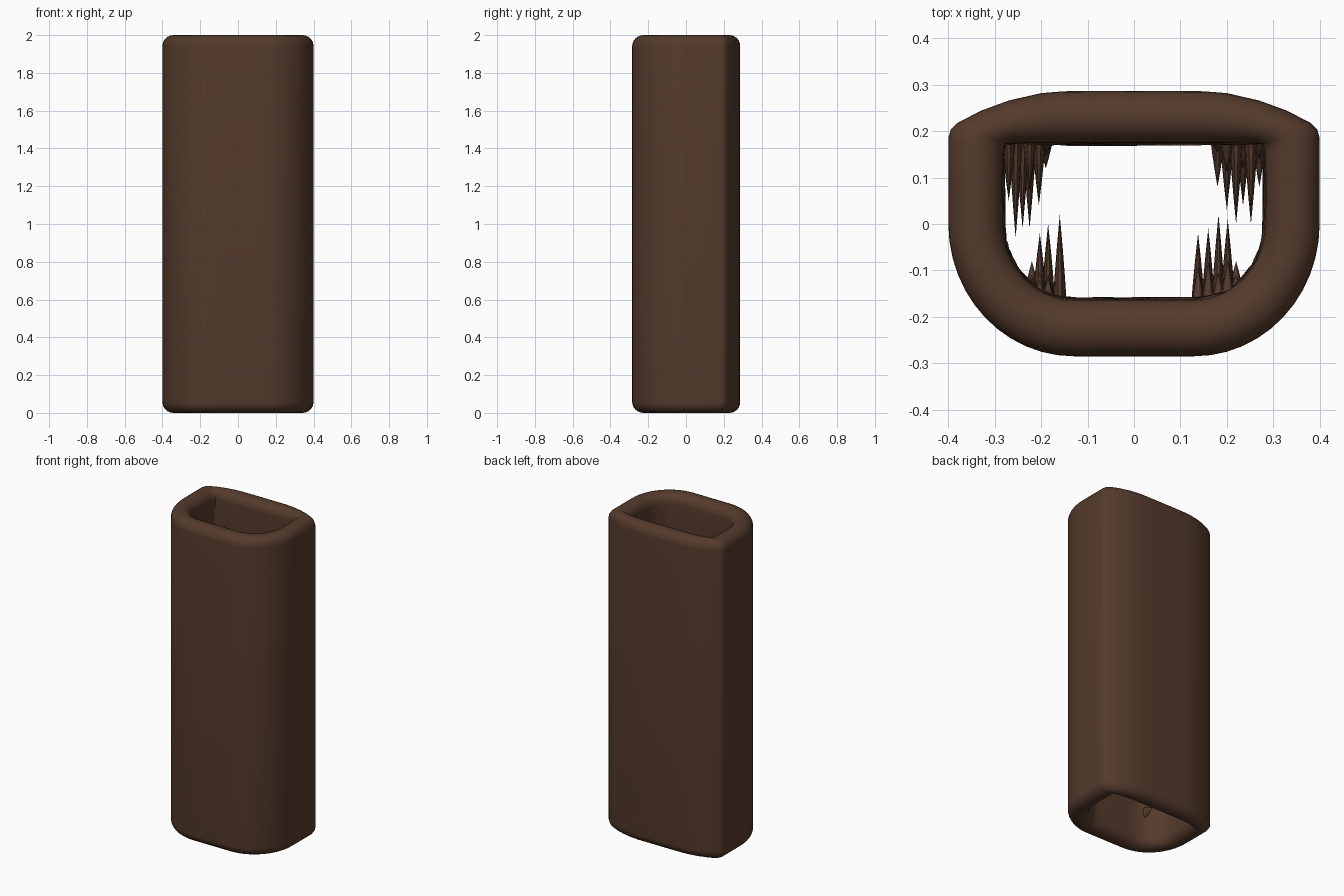
import bpy, bmesh, math, random
from mathutils import Vector

if "Cube" in bpy.data.objects:
    bpy.data.objects.remove(bpy.data.objects["Cube"])
random.seed(4)

mat = bpy.data.materials.new("dark_brown")
mat.diffuse_color = (0.09, 0.043, 0.025, 1)
mat.use_nodes = True
mat.node_tree.nodes["Principled BSDF"].inputs["Base Color"].default_value = mat.diffuse_color
LIP, H = 0.058, 2.0


def finish(name, bm, angle):
    bmesh.ops.recalc_face_normals(bm, faces=bm.faces)
    me = bpy.data.meshes.new(name)
    bm.to_mesh(me)
    bm.free()
    ob = bpy.data.objects.new(name, me)
    bpy.context.collection.objects.link(ob)
    me.materials.append(mat)
    bpy.ops.object.select_all(action='DESELECT')
    ob.select_set(True)
    bpy.context.view_layer.objects.active = ob
    bpy.ops.object.shade_smooth_by_angle(angle=math.radians(angle))
    return ob


def profile(y_front, cx, rx, ry, rear):
    """Closed plan outline: flat front, elliptical front corners, given rear."""
    half = [(0, y_front), (cx / 2, y_front)]
    for i in range(13):
        a = math.pi / 2 * i / 12
        half.append((cx + rx * math.sin(a), -ry * math.cos(a)))
    half += rear
    return half + [(-x, y) for x, y in half[-2:0:-1]]


outer = profile(-0.285, 0.13, 0.27, 0.285,
                [(.4, .1), (.4, .185), (.395, .203), (.38, .218), (.33, .244),
                 (.27, .266), (.2, .282), (.15, .286), (0, .287)])
inner = profile(-0.163, 0.13, 0.152, 0.163,
                [(.283, .08), (.282, .145), (.281, .16), (.278, .172), (.25, .174),
                 (.22, .174), (.18, .174), (.14, .174), (0, .174)])

# Hollow sleeve: cross-section path (blend 1 = outer, -1 = inner; height)
path = []
for i in range(13):
    a = math.pi * i / 12
    path.append((math.cos(a), H - LIP + LIP * math.sin(a), False))
n = 24
path += [(-1, H - LIP - (H - 2 * LIP) * k / n, True) for k in range(1, n)]
for i in range(13):
    a = math.pi * i / 12
    path.append((-math.cos(a), LIP - LIP * math.sin(a), False))

bm = bmesh.new()
rings = []
for c, z, rough in path:
    ring = []
    for o, q in zip(outer, inner):
        o, q = Vector(o), Vector(q)
        p = (o + q) / 2 + (o - q) / 2 * c
        if rough:  # uneven inside surface
            p += (o - q).normalized() * random.uniform(-0.006, 0.006)
        ring.append(bm.verts.new((p.x, p.y, z)))
    rings.append(ring)
for r, s in zip(rings, rings[1:] + rings[:1]):
    for j in range(len(r)):
        k = (j + 1) % len(r)
        bm.faces.new((r[j], r[k], s[k], s[j]))
finish("sleeve", bm, 60)

# Jagged spikes lining the inside corners: tip positions in plan
back = [(-.27, .05), (-.255, -.03), (-.24, -.01), (-.225, -.01), (-.205, .04), (-.19, .12),
        (.18, .08), (.2, .03), (.22, 0), (.235, .04), (.252, 0), (.27, .08)]
front = [(-.22, -.08), (-.203, -.02), (-.185, 0), (-.16, .02),
         (.138, -.02), (.16, -.01), (.182, .02), (.202, .01), (.22, -.08)]


def spike(bm, x, y0, y1, z, w, h):
    rows = []
    for t, s in ((0, 1), (.3, .75), (.65, .4)):
        rows.append([bm.verts.new((x + w * s * math.cos(a), y0 + (y1 - y0) * t,
                                   z + h * s * math.sin(a)))
                     for a in (2 * math.pi * i / 10 for i in range(10))])
    tip = bm.verts.new((x, y1, z))
    for i in range(10):
        j = (i + 1) % 10
        for r, s in zip(rows, rows[1:]):
            bm.faces.new((r[i], r[j], s[j], s[i]))
        bm.faces.new((rows[-1][i], rows[-1][j], tip))


for name, tips, base in (("back_spikes", back, .18), ("front_spikes", front, -.165)):
    bm = bmesh.new()
    for x, y in tips:
        # rounded front corners push the spike roots inward
        y0 = base
        if base < 0 and abs(x) > .13:
            y0 = -.163 * math.sqrt(1 - ((abs(x) - .13) / .152) ** 2) - .012
        full = random.randrange(4)
        for k in range(4):
            t = 1 if k == full else random.uniform(.2, .6)
            spike(bm, x, y0, y0 + (y - y0) * t,
                  .3 + .45 * k + random.uniform(-.15, .15), .015, .04)
    finish(name, bm, 60)
